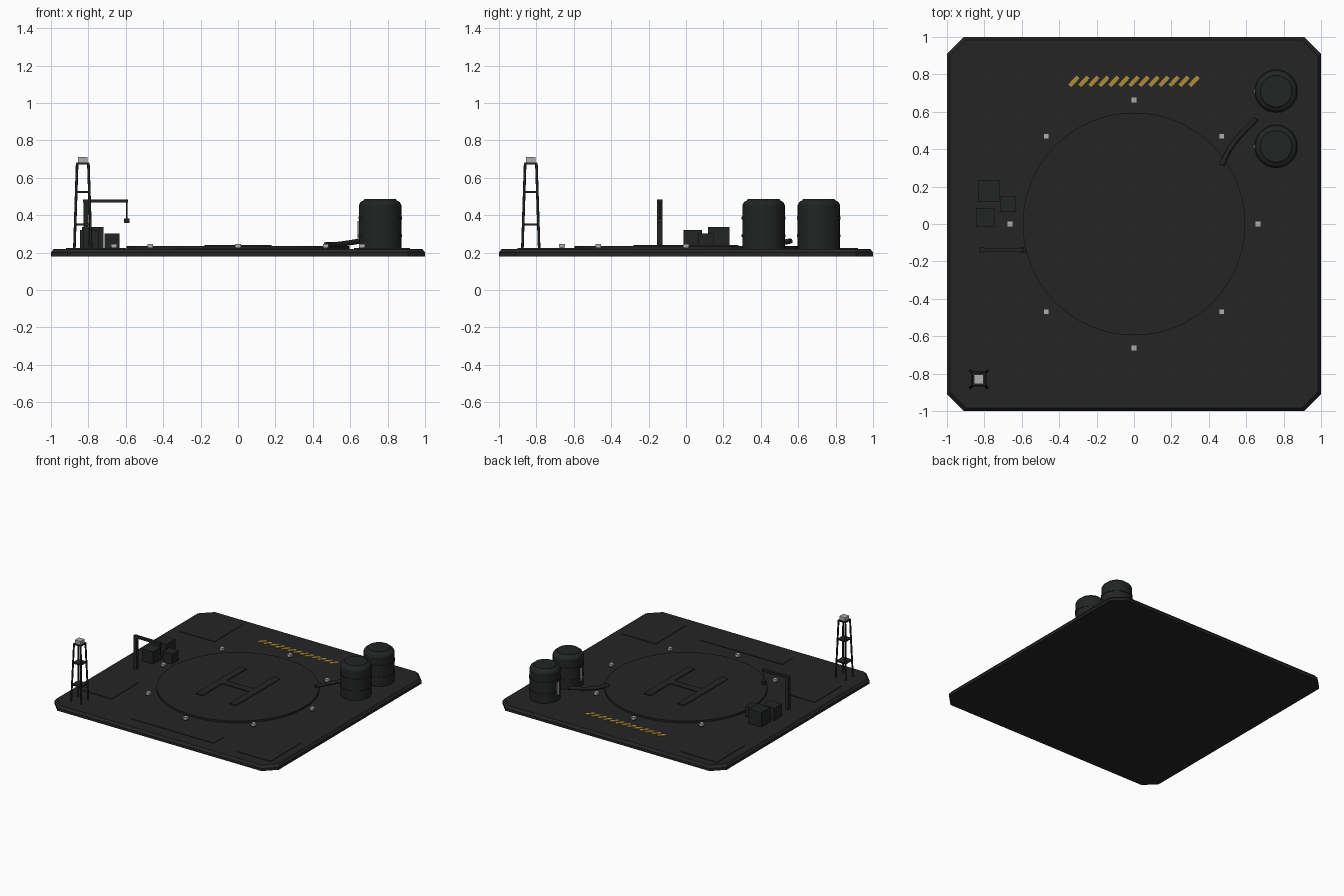
import bpy, bmesh, math
from mathutils import Vector

if "Cube" in bpy.data.objects:
    bpy.data.objects.remove(bpy.data.objects["Cube"])


def material(name, rgb):
    m = bpy.data.materials.new(name)
    m.use_nodes = True
    m.diffuse_color = (*rgb, 1)
    m.node_tree.nodes["Principled BSDF"].inputs["Base Color"].default_value = (*rgb, 1)
    return m


DECK = material("deck dark grey", (0.018, 0.018, 0.018))
METAL = material("machinery dark grey", (0.016, 0.017, 0.017))
LAMP = material("lamp light grey", (0.42, 0.42, 0.42))
YELLOW = material("hazard yellow", (0.42, 0.27, 0.035))
TOP = 0.22  # deck height


def finish(name, bm, mat, smooth=False):
    bmesh.ops.recalc_face_normals(bm, faces=bm.faces)
    me = bpy.data.meshes.new(name)
    bm.to_mesh(me)
    bm.free()
    me.materials.append(mat)
    ob = bpy.data.objects.new(name, me)
    bpy.context.collection.objects.link(ob)
    if smooth:
        bpy.ops.object.select_all(action="DESELECT")
        ob.select_set(True)
        bpy.context.view_layer.objects.active = ob
        bpy.ops.object.shade_smooth_by_angle(angle=math.radians(25))
    return ob


def box(name, x, y, z, mat, turn=0):
    """Box given by its (low, high) range on each axis."""
    bm = bmesh.new()
    bmesh.ops.create_cube(bm, size=1)
    for v in bm.verts:
        v.co = Vector((v.co[i] * (r[1] - r[0]) for i, r in enumerate((x, y, z))))
    ob = finish(name, bm, mat)
    ob.location = [sum(r) / 2 for r in (x, y, z)]
    ob.rotation_euler.z = turn
    return ob


def post(name, cx, cy, half, z, mat, turn=0):
    return box(name, (cx - half, cx + half), (cy - half, cy + half), z, mat, turn)


def lathe(name, cx, cy, profile, mat, sides=32):
    """Closed solid turned from (radius, height) pairs."""
    bm = bmesh.new()
    rings = [[bm.verts.new((cx + r * math.cos(a), cy + r * math.sin(a), z))
              for a in (math.tau * i / sides for i in range(sides))] for r, z in profile]
    for lo, hi in zip(rings, rings[1:]):
        for i in range(sides):
            j = (i + 1) % sides
            bm.faces.new((lo[i], lo[j], hi[j], hi[i]))
    bm.faces.new(rings[0])
    bm.faces.new(rings[-1])
    return finish(name, bm, mat, True)


def tube(name, points, radius, mat, kind="POLY"):
    cu = bpy.data.curves.new(name, "CURVE")
    cu.dimensions = "3D"
    cu.bevel_depth = radius
    cu.bevel_resolution = 2
    cu.use_fill_caps = True
    sp = cu.splines.new(kind)
    sp.points.add(len(points) - 1)
    for p, co in zip(sp.points, points):
        p.co = (*co, 1)
    if kind == "NURBS":
        sp.use_endpoint_u = True
        sp.order_u = 3
    cu.materials.append(mat)
    ob = bpy.data.objects.new(name, cu)
    bpy.context.collection.objects.link(ob)
    return ob


# Square base with cut corners and a sloped upper rim
bm = bmesh.new()
levels = []
for s, z in ((1, 0.18), (1, 0.2), (0.985, TOP)):
    c = 0.91
    outline = [(1, -c), (1, c), (c, 1), (-c, 1), (-1, c), (-1, -c), (-c, -1), (c, -1)]
    levels.append([bm.verts.new((x * s, y * s, z)) for x, y in outline])
for lo, hi in zip(levels, levels[1:]):
    for i in range(8):
        j = (i + 1) % 8
        bm.faces.new((lo[i], lo[j], hi[j], hi[i]))
bm.faces.new(levels[0])
bm.faces.new(levels[-1])
finish("base_plate", bm, DECK)

# Raised deck panels
PANELS = [((-0.91, -0.65), (-0.68, -0.34)), ((-0.92, -0.6), (0.56, 0.92)),
          ((-0.34, 0.4), (-0.88, -0.74)), ((0.62, 0.92), (-0.9, -0.5))]
for i, (x, y) in enumerate(PANELS):
    box(f"deck_panel_{i}", x, y, (TOP - 0.005, TOP + 0.004), DECK)

# Round landing pad with raised marking bars
lathe("landing_pad", 0, 0, [(0.595, TOP - 0.01), (0.595, 0.235)], DECK, 64)
for side in (-1, 1):
    post_x = side * 0.15
    box("pad_marking_side", (post_x - 0.03, post_x + 0.03), (-0.28, 0.28), (0.23, 0.241), DECK)
box("pad_marking_bar", (-0.12, 0.12), (-0.03, 0.03), (0.23, 0.241), DECK)

# Lamps around the pad
for i in range(8):
    a = math.tau * i / 8
    x, y = 0.663 * math.cos(a), 0.663 * math.sin(a)
    post("lamp_foot", x, y, 0.011, (TOP - 0.005, 0.23), METAL)
    post("pad_lamp", x, y, 0.015, (0.228, 0.247), LAMP)

# Slanted hazard stripes
for i in range(13):
    x = -0.321 + 0.0535 * i
    box("hazard_stripe", (x - 0.033, x + 0.033), (0.752, 0.774),
        (TOP - 0.002, TOP + 0.004), YELLOW, math.radians(47))

# Storage tanks with shoulder, bands and a gauge strip
for y in (0.415, 0.71):
    lathe("storage_tank", 0.76, y, [(0.113, TOP - 0.005), (0.113, 0.455), (0.105, 0.47),
                                    (0.088, 0.48), (0.084, 0.487)], METAL)
    for z in (0.29, 0.385):
        lathe("tank_band", 0.76, y, [(0.117, z - 0.007), (0.117, z + 0.007)], METAL)
    box("tank_gauge", (0.64, 0.65), (y - 0.011, y + 0.011), (0.27, 0.37), LAMP)

# Fuel hose from the tanks to the pad
tube("fuel_hose", [(0.655, 0.56, 0.262), (0.57, 0.48, 0.248), (0.5, 0.39, 0.24),
                   (0.47, 0.315, 0.243)], 0.014, METAL, "NURBS")

# Cargo crates
CRATES = [((-0.835, -0.72), (0.118, 0.232), 0.337), ((-0.846, -0.747), (-0.013, 0.085), 0.32),
          ((-0.715, -0.634), (0.065, 0.147), 0.303)]
for x, y, z in CRATES:
    box("cargo_crate", x, y, (TOP - 0.005, z), METAL)

# Loading crane
post("crane_post", -0.812, -0.14, 0.014, (TOP - 0.005, 0.485), METAL)
box("crane_arm", (-0.828, -0.589), (-0.151, -0.129), (0.467, 0.485), METAL)
tube("crane_cable", [(-0.595, -0.14, 0.47), (-0.595, -0.14, 0.375)], 0.003, METAL)
post("crane_hook", -0.595, -0.14, 0.015, (0.358, 0.382), METAL)

# Beacon tower: four leaning legs, platforms and the beacon
TX = TY = -0.83
for sx in (-1, 1):
    for sy in (-1, 1):
        tube("tower_leg", [(TX + sx * 0.045, TY + sy * 0.045, TOP - 0.005),
                           (TX + sx * 0.03, TY + sy * 0.03, 0.68)], 0.007, METAL)
for z, half in ((0.35, 0.042), (0.525, 0.036), (0.677, 0.034)):
    post("tower_platform", TX, TY, half, (z - 0.005, z + 0.005), METAL)
post("tower_beacon", TX, TY, 0.026, (0.682, 0.71), LAMP)
